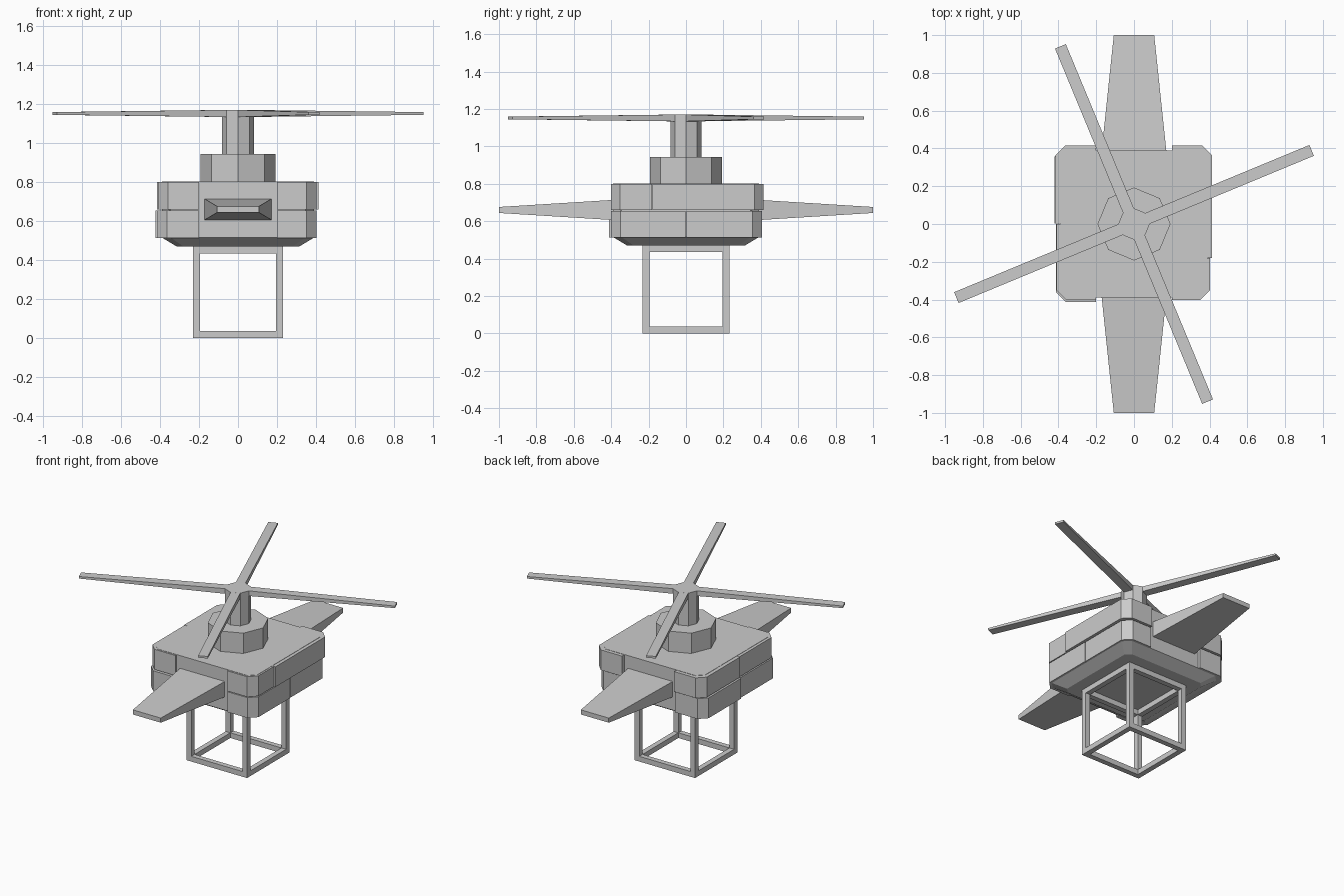
import bpy, bmesh
from math import cos, sin, pi

if "Cube" in bpy.data.objects:
    bpy.data.objects.remove(bpy.data.objects["Cube"])


def make(name, verts, faces):
    me = bpy.data.meshes.new(name)
    me.from_pydata(verts, [], faces)
    bm = bmesh.new()
    bm.from_mesh(me)
    bmesh.ops.recalc_face_normals(bm, faces=bm.faces)
    bm.to_mesh(me)
    bm.free()
    ob = bpy.data.objects.new(name, me)
    bpy.context.collection.objects.link(ob)
    return ob


def loft(name, rings):
    """Join equal-sized rings of points and cap both ends."""
    n = len(rings[0])
    faces = [tuple(range(n)), tuple(range((len(rings) - 1) * n, len(rings) * n))]
    for r in range(len(rings) - 1):
        for i in range(n):
            j = (i + 1) % n
            faces.append((r * n + i, r * n + j, r * n + n + j, r * n + n + i))
    return make(name, [p for ring in rings for p in ring], faces)


def prism(name, outline, z0, z1):
    return loft(name, [[(x, y, z) for x, y in outline] for z in (z0, z1)])


def cut_square(h, c, z):
    pts = [(h, c - h), (h, h - c), (h - c, h), (c - h, h),
           (-h, h - c), (-h, c - h), (c - h, -h), (h - c, -h)]
    return [(x, y, z) for x, y in pts]


def octagon(r):
    return [(r * cos(i * pi / 4), r * sin(i * pi / 4)) for i in range(8)]


def box(name, x0, x1, y0, y1, z0, z1):
    return prism(name, [(x0, y0), (x1, y0), (x1, y1), (x0, y1)], z0, z1)


# hull core with sloping belly
loft("hull_core", [cut_square(0.315, 0.035, 0.47), cut_square(0.39, 0.045, 0.515),
                   cut_square(0.39, 0.045, 0.802)])

# armour panels wrapping each corner: sx, sy, outer x, outer y, side end (along y)
C = 0.05


def corner_panel(name, sx, sy, hx, hy, end, z0, z1):
    pts = [(0.2, hy), (hx - C, hy), (hx, hy - C), (hx, end),
           (0.32, end), (0.32, 0.32), (0.2, 0.32)]
    prism(name, [(sx * x, sy * y) for x, y in pts], z0, z1)


upper = [("front_left", -1, -1, 0.41, 0.402, 0.0), ("front_right", 1, -1, 0.402, 0.402, 0.182),
         ("back_left", -1, 1, 0.415, 0.415, 0.002), ("back_right", 1, 1, 0.413, 0.415, -0.18)]
lower = [("front_left", -1, -1, 0.413, 0.412, 0.0), ("front_right", 1, -1, 0.402, 0.4, 0.002),
         ("back_left", -1, 1, 0.422, 0.405, 0.002), ("back_right", 1, 1, 0.4, 0.405, 0.002)]
for row, panels, z0, z1 in (("upper", upper, 0.66, 0.8), ("lower", lower, 0.513, 0.654)):
    for label, *spec in panels:
        corner_panel(f"{row}_panel_{label}", *spec, z0, z1)

# tapered stub wings
for label, s in (("front", -1), ("back", 1)):
    rings = [[(-w, s * y, 0.66 - t), (w, s * y, 0.66 - t), (w, s * y, 0.66 + t), (-w, s * y, 0.66 + t)]
             for y, w, t in ((0.37, 0.173, 0.055), (1.0, 0.107, 0.016))]
    loft(f"{label}_wing", rings)

# rotor base and mast
prism("rotor_base", octagon(0.193), 0.79, 0.943)
prism("rotor_mast", octagon(0.083), 0.93, 1.17)

# four blades growing out of alternate mast faces
for k in range(4):
    a = pi / 8 + k * pi / 2
    rings = []
    for r, w, t in ((0.07, 0.031, 0.018), (1.018, 0.031, 0.007)):
        rings.append([(r * cos(a) - v * sin(a), r * sin(a) + v * cos(a), 1.152 + z)
                      for v, z in ((-w, -t), (w, -t), (w, t), (-w, t))])
    loft(f"rotor_blade_{k + 1}", rings)

# open cube frame under the hull
R, B, H = 0.232, 0.036, 0.47
for sx in (-1, 1):
    for sy in (-1, 1):
        xs = sorted((sx * R, sx * (R - B)))
        ys = sorted((sy * R, sy * (R - B)))
        box("cage_post", *xs, *ys, 0, H)
for z0 in (0, H - B):
    for s in (-1, 1):
        e = sorted((s * R, s * (R - B)))
        box("cage_rail_x", -R + B, R - B, *e, z0, z0 + B)
        box("cage_rail_y", *e, -R + B, R - B, z0, z0 + B)
